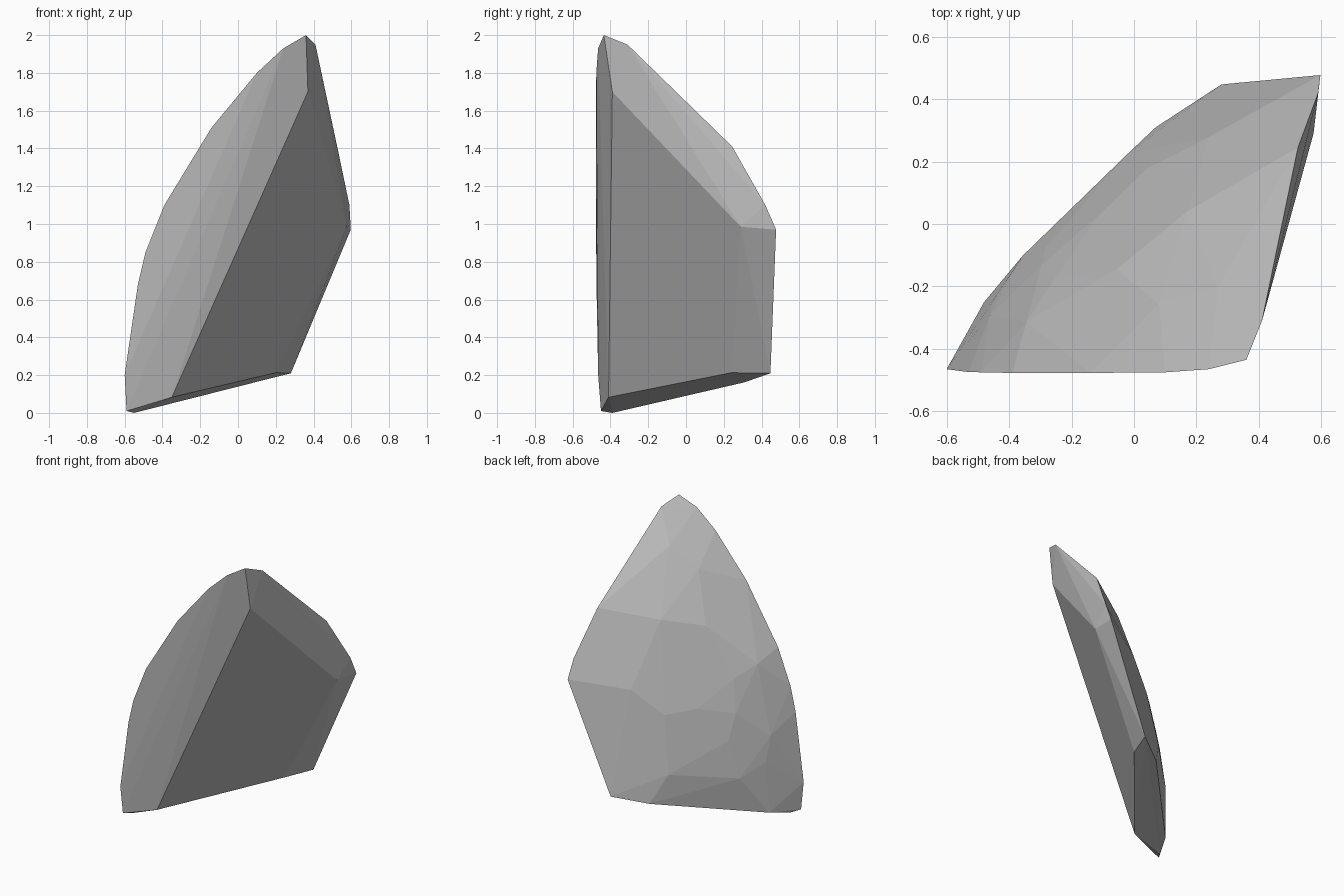
import bpy, bmesh

# Corner points of each region of the rock shard (the shard is convex)
left_rim = [(.36, -.435, 2), (.24, -.465, 1.93), (.10, -.475, 1.80), (-.14, -.477, 1.51),
            (-.39, -.477, 1.10), (-.49, -.475, .85), (-.53, -.474, .68), (-.60, -.465, .20)]
right_rim = [(.41, -.31, 1.95), (.525, .245, 1.41), (.59, .42, 1.10), (.597, .477, .97)]
flat_cleft = [(.37, -.39, 1.70), (.575, .29, .985), (.20, .24, .213), (-.35, -.41, .083)]
base = [(-.59, -.45, .01), (-.55, -.39, 0), (-.48, -.25, .033), (.07, .31, .162), (.28, .447, .21)]
bulging_back = [(.27, -.20, 1.75), (.08, -.256, 1.61), (.17, .04, 1.34), (-.056, -.145, 1.289),
                (.035, .03, 1.09), (-.344, -.313, 1.03), (-.254, -.175, .953), (.239, .278, .915),
                (-.11, .03, .78), (.043, .179, .75), (-.297, -.133, .733), (-.16, .04, .56),
                (-.283, -.075, .56), (-.461, -.292, .559), (-.453, -.248, .383),
                (-.02, .225, .36), (-.355, -.10, .30)]

# Wrap the corners in a faceted hull
bm = bmesh.new()
for p in left_rim + right_rim + flat_cleft + base + bulging_back:
    bm.verts.new(p)
hull = bmesh.ops.convex_hull(bm, input=bm.verts[:])
bmesh.ops.delete(bm, geom=[v for v in bm.verts if not v.link_faces], context='VERTS')
bmesh.ops.dissolve_limit(bm, angle_limit=.03, verts=bm.verts[:], edges=bm.edges[:])
bmesh.ops.recalc_face_normals(bm, faces=bm.faces[:])

mesh = bpy.data.meshes.new("rock_shard")
bm.to_mesh(mesh)
bm.free()
shard = bpy.data.objects.new("rock_shard", mesh)
bpy.context.collection.objects.link(shard)

# Plain grey stone
stone = bpy.data.materials.new("grey_stone")
stone.diffuse_color = (.5, .5, .5, 1)
mesh.materials.append(stone)
